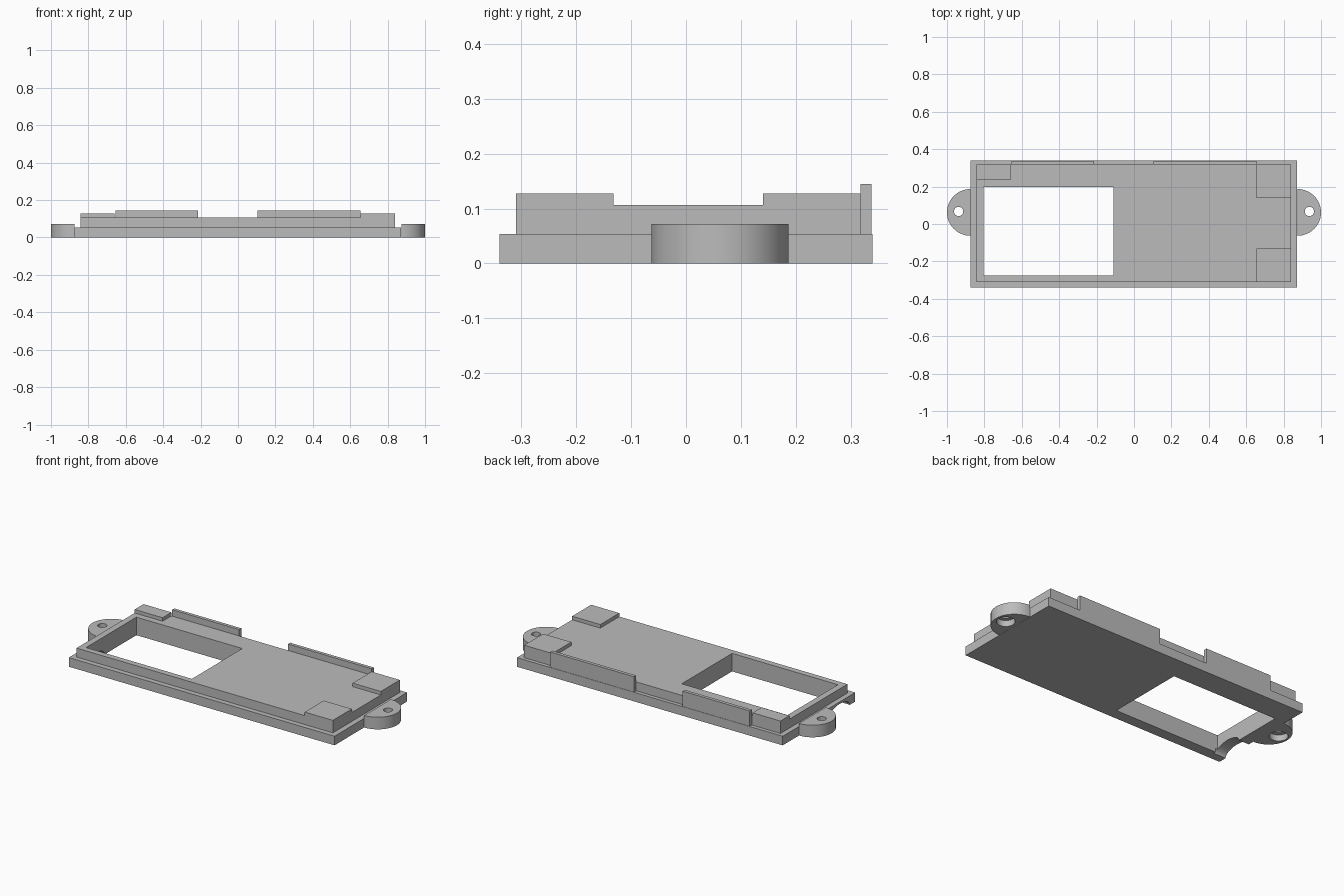
import bpy, bmesh, math

if "Cube" in bpy.data.objects:
    bpy.data.objects.remove(bpy.data.objects["Cube"])

grey = bpy.data.materials.new("light grey")
grey.diffuse_color = (0.5, 0.5, 0.5, 1)
grey.use_nodes = True
grey.node_tree.nodes["Principled BSDF"].inputs["Base Color"].default_value = grey.diffuse_color


def prism(name, points, axis, lo, hi):
    """Extrude a 2D outline: axis 'z' uses (x, y) points, axis 'x' uses (y, z) points."""
    place = (lambda p, h: (p[0], p[1], h)) if axis == 'z' else (lambda p, h: (h, p[0], p[1]))
    bm = bmesh.new()
    low = [bm.verts.new(place(p, lo)) for p in points]
    high = [bm.verts.new(place(p, hi)) for p in points]
    bm.faces.new(low)
    bm.faces.new(high)
    n = len(points)
    for i in range(n):
        j = (i + 1) % n
        bm.faces.new((low[i], low[j], high[j], high[i]))
    bmesh.ops.recalc_face_normals(bm, faces=bm.faces)
    mesh = bpy.data.meshes.new(name)
    bm.to_mesh(mesh)
    bm.free()
    mesh.materials.append(grey)
    ob = bpy.data.objects.new(name, mesh)
    bpy.context.collection.objects.link(ob)
    return ob


def box(name, x0, x1, y0, y1, z0, z1):
    return prism(name, [(x0, y0), (x1, y0), (x1, y1), (x0, y1)], 'z', z0, z1)


def arc(cx, cy, rx, ry, a0, a1, n):
    return [(cx + rx * math.cos(math.radians(a0 + (a1 - a0) * i / n)),
             cy + ry * math.sin(math.radians(a0 + (a1 - a0) * i / n))) for i in range(n + 1)]


def cut(ob, cutter):
    cutter.hide_render = True
    mod = ob.modifiers.new("cut", 'BOOLEAN')
    mod.operation = 'DIFFERENCE'
    mod.solver = 'EXACT'
    mod.object = cutter
    bpy.ops.object.select_all(action='DESELECT')
    bpy.context.view_layer.objects.active = ob
    ob.select_set(True)
    bpy.ops.object.modifier_apply(modifier=mod.name)
    bpy.data.objects.remove(cutter)


BASE, DECK, PAD, CLIP = 0.054, 0.107, 0.128, 0.145

# Stepped plate with a rectangular window
base = box("base_plate", -0.873, 0.872, -0.34, 0.34, 0, BASE)
deck = box("raised_deck", -0.843, 0.84, -0.31, 0.318, BASE, DECK)
for part in (base, deck):
    cut(part, box("window_cutter", -0.805, -0.11, -0.275, 0.197, -0.1, 0.3))

# Arched cable notch under the left end
cut(base, prism("notch_cutter", [(-0.29, -0.02), (-0.10, -0.02)]
                + arc(-0.195, 0, 0.095, 0.042, 0, 180, 16), 'x', -0.95, -0.79))

# Corner pads
box("front_right_pad", 0.655, 0.84, -0.31, -0.132, DECK, PAD)
box("back_right_pad", 0.655, 0.84, 0.14, 0.318, DECK, PAD)
box("back_left_pad", -0.843, -0.66, 0.235, 0.318, DECK, PAD)

# Thin walls along the back edge
box("back_left_wall", -0.655, -0.215, 0.318, 0.338, BASE, CLIP)
box("back_right_wall", 0.105, 0.655, 0.318, 0.338, BASE, CLIP)

# Half-round screw ears with a through hole and a recess from below
for side, label in ((-1, "left"), (1, "right")):
    start = 90 if side < 0 else -90
    ear = prism(label + "_screw_ear",
                arc(side * 0.873, 0.062, 0.127, 0.125, start, start + 180, 40), 'z', 0, 0.072)
    hole_x = side * 0.938
    cut(ear, prism("hole_cutter", arc(hole_x, 0.067, 0.025, 0.025, 0, 345, 23), 'z', -0.1, 0.2))
    cut(ear, prism("recess_cutter", arc(hole_x, 0.067, 0.05, 0.05, 0, 345, 23), 'z', -0.1, 0.036))
    bpy.ops.object.shade_smooth_by_angle(angle=math.radians(30))
